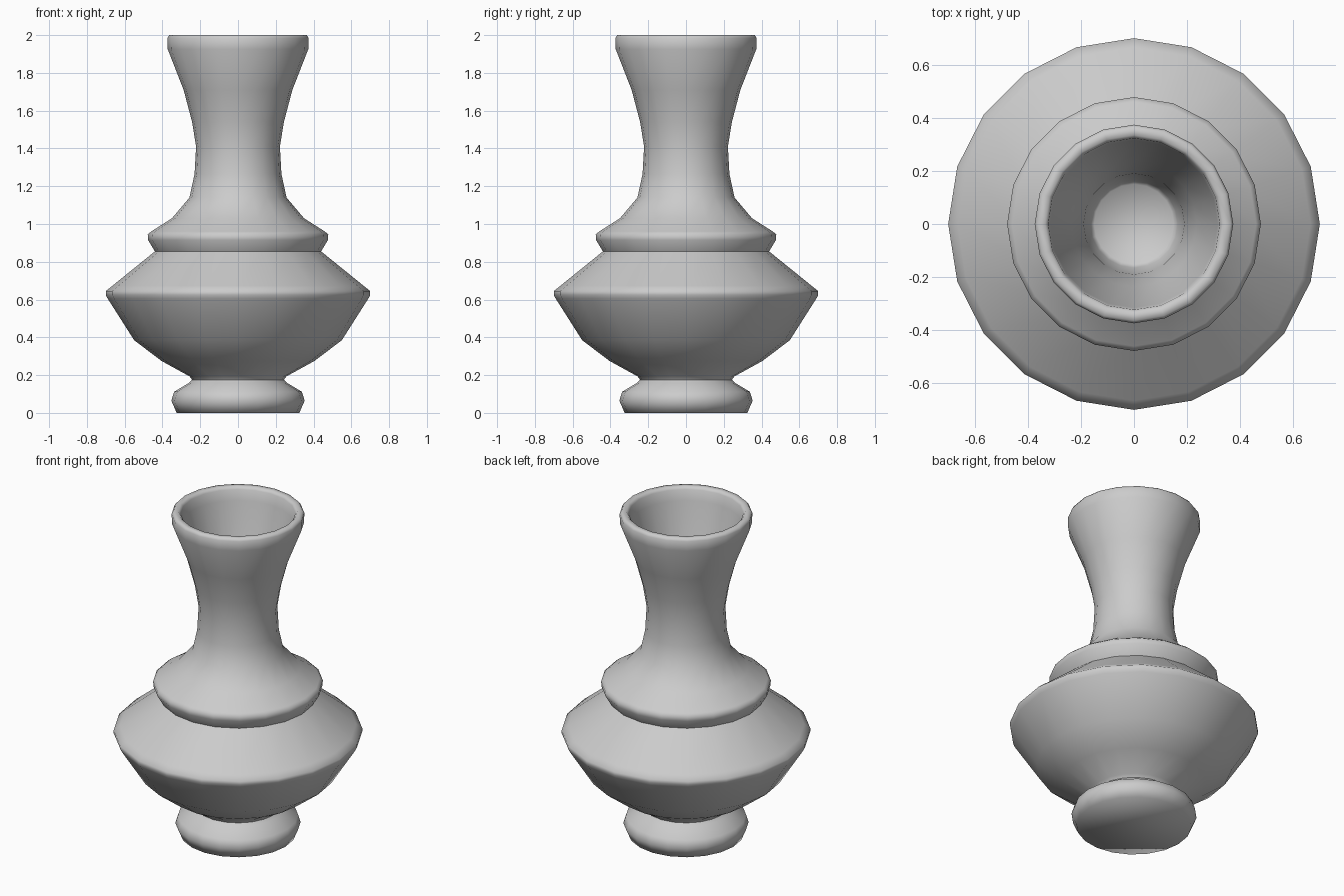
import bpy, bmesh, math

if "Cube" in bpy.data.objects:
    bpy.data.objects.remove(bpy.data.objects["Cube"])

SIDES = 20

# vase profile: (radius, height) from the foot, up the outside, down the inside
profile = [
    (0.325, 0.0), (0.353, 0.065), (0.338, 0.112),               # foot
    (0.258, 0.16), (0.243, 0.175), (0.256, 0.193),              # waist
    (0.405, 0.275), (0.55, 0.385), (0.69, 0.605),               # lower body
    (0.70, 0.625), (0.70, 0.645), (0.665, 0.673),               # widest edge
    (0.44, 0.855), (0.476, 0.915), (0.478, 0.945), (0.46, 0.96),  # shoulder ledge
    (0.35, 1.03), (0.257, 1.14), (0.23, 1.265), (0.222, 1.41),  # neck
    (0.243, 1.54), (0.288, 1.71), (0.372, 1.925),               # flare
    (0.374, 1.985), (0.364, 2.0), (0.335, 2.0), (0.323, 1.985),  # rim
    (0.315, 1.92), (0.236, 1.66), (0.19, 1.45),                 # inner wall
    (0.165, 1.22), (0.15, 1.2),                                 # inner floor edge
]

bm = bmesh.new()
rings = []
for r, z in profile:
    rings.append([bm.verts.new((r * math.cos(2 * math.pi * i / SIDES),
                                r * math.sin(2 * math.pi * i / SIDES), z))
                  for i in range(SIDES)])
for a, b in zip(rings, rings[1:]):
    for i in range(SIDES):
        j = (i + 1) % SIDES
        bm.faces.new((a[i], a[j], b[j], b[i]))

# underside and inner floor
bm.faces.new(rings[0][::-1])
bm.faces.new(rings[-1])

mesh = bpy.data.meshes.new("vase")
bm.to_mesh(mesh)
bm.free()
vase = bpy.data.objects.new("vase", mesh)
bpy.context.collection.objects.link(vase)

# smooth shading, sharp only around the underside
bpy.context.view_layer.objects.active = vase
vase.select_set(True)
bpy.ops.object.shade_smooth_by_angle(angle=math.radians(72))
